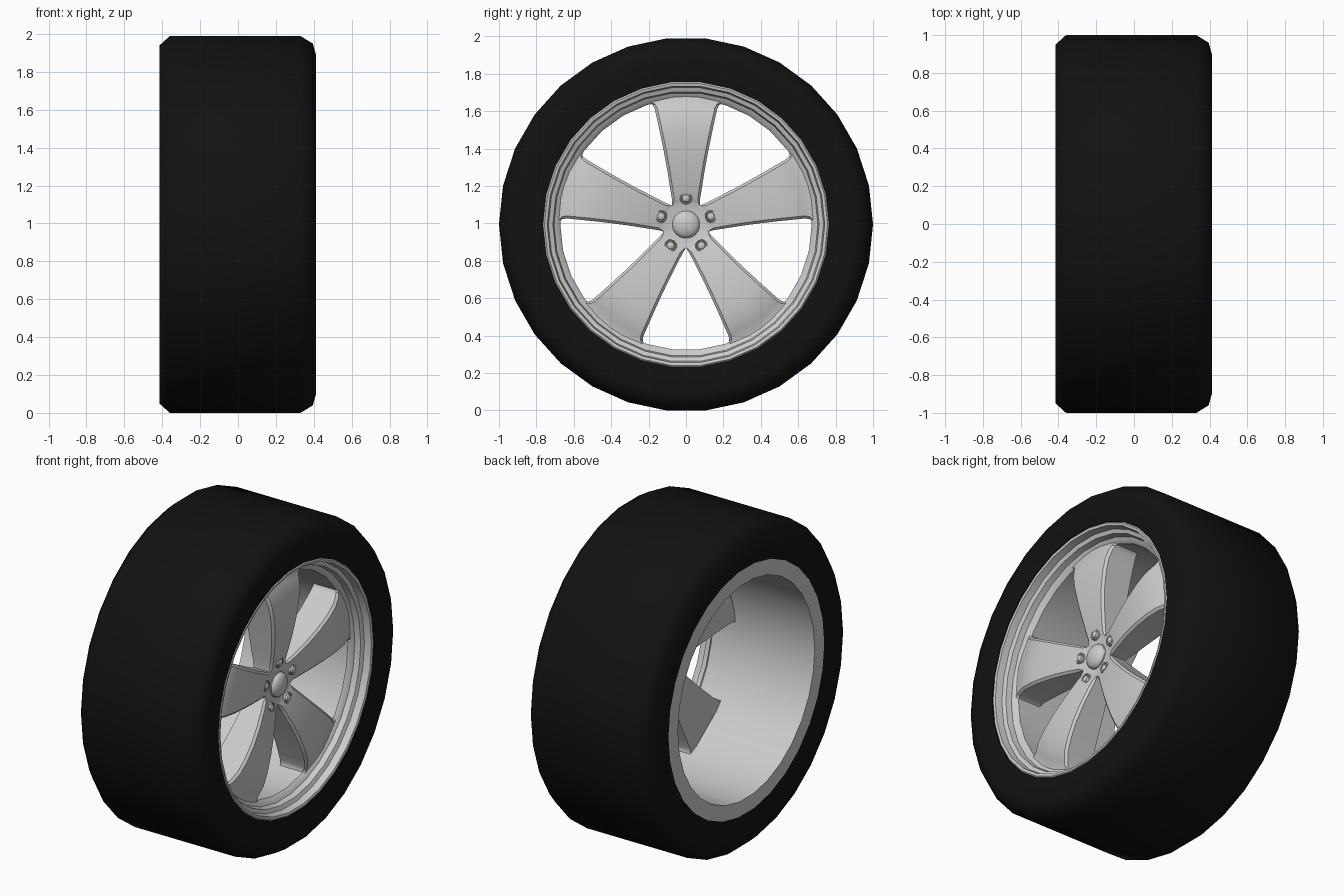
import bpy, bmesh, math
from math import sin, cos, tau, pi

if "Cube" in bpy.data.objects:
    bpy.data.objects.remove(bpy.data.objects["Cube"])

SIDES = 30
CZ = cos(pi / SIDES)          # wheel rests on a flat side


def finish(name, bm, angle=35):
    bmesh.ops.remove_doubles(bm, verts=bm.verts, dist=1e-4)
    bmesh.ops.recalc_face_normals(bm, faces=bm.faces)
    me = bpy.data.meshes.new(name)
    bm.to_mesh(me)
    bm.free()
    ob = bpy.data.objects.new(name, me)
    bpy.context.collection.objects.link(ob)
    bpy.ops.object.select_all(action='DESELECT')
    ob.select_set(True)
    bpy.context.view_layer.objects.active = ob
    bpy.ops.object.shade_smooth_by_angle(angle=math.radians(angle))
    return ob


def polar(x, r, t, y0=0, z0=0):
    """Point at angle t from the top, on the wheel's x axis."""
    return (x, y0 + r * sin(t), CZ + z0 + r * cos(t))


def lathe(bm, profile, n=SIDES, closed=False, y0=0, z0=0):
    """Spin (x, radius) points around the x axis."""
    rings = [[bm.verts.new(polar(x, max(r, 1e-5), tau * (i + .5) / n, y0, z0))
              for i in range(n)] for x, r in profile]
    pairs = list(zip(rings, rings[1:]))
    if closed:
        pairs.append((rings[-1], rings[0]))
    for a, b in pairs:
        for i in range(n):
            j = (i + 1) % n
            bm.faces.new((a[i], a[j], b[j], b[i]))


# Tyre
bm = bmesh.new()
lathe(bm, [(-.415, .765), (-.415, .95), (-.36, 1), (.33, 1),
           (.395, .96), (.412, .90), (.40, .765)])
tyre = finish("tyre", bm, 50)
rubber = bpy.data.materials.new("rubber")
rubber.diffuse_color = (.006, .006, .006, 1)
rubber.use_nodes = True
rubber.node_tree.nodes["Principled BSDF"].inputs["Base Color"].default_value = rubber.diffuse_color
tyre.data.materials.append(rubber)

# Rim barrel with stepped front lip
bm = bmesh.new()
lathe(bm, [(-.415, .765), (.395, .765), (.402, .757), (.398, .742), (.355, .735),
           (.345, .712), (.31, .705), (.30, .685), (.285, .672),
           (.13, .672), (-.415, .672)], closed=True)
finish("rim_barrel", bm)

# Five spokes, flaring together at the hub: radius, half width, front x, back x, bevel
FAN = sin(pi / 5)
ROWS = [(.04, .04 * FAN, .275, .16, 0), (.125, .125 * FAN, .275, .16, 0),
        (.133, .074, .278, .16, .008), (.15, .0745, .283, .16, .013),
        (.20, .083, .295, .155, .014), (.30, .099, .315, .15, .014),
        (.40, .117, .328, .145, .014), (.50, .137, .333, .14, .014),
        (.58, .154, .328, .135, .014), (.64, .167, .31, .13, .014),
        (.663, .178, .30, .13, .014), (.69, .21, .295, .13, .014)]
bm = bmesh.new()
for k in range(5):
    mid = tau * k / 5
    secs = []
    for r, w, f, b, d in ROWS:
        a = math.asin(w / r)
        i = a - d / r
        sec = [(b, -a), (f - d, -a), (f, -i), (f + d * .4, 0), (f, i), (f - d, a), (b, a)]
        secs.append([bm.verts.new(polar(x, r, mid + t)) for x, t in sec])
    for p, q in zip(secs, secs[1:]):
        for i in range(7):
            j = (i + 1) % 7
            bm.faces.new((p[i], p[j], q[j], q[i]))
bmesh.ops.dissolve_degenerate(bm, edges=bm.edges, dist=1e-5)
finish("spokes", bm)

# Hub core and domed centre cap
bm = bmesh.new()
lathe(bm, [(.155, 0), (.155, .08), (.27, .08)], 20)
finish("hub_core", bm)
bm = bmesh.new()
lathe(bm, [(.265, .077), (.28, .077)] +
      [(.28 + .035 * sin(t), .074 * cos(t)) for t in (0, .35, .7, 1.05, 1.35, pi / 2)], 20)
finish("centre_cap", bm)

# Wheel nuts in raised seats
bm = bmesh.new()
for k in range(5):
    t = tau * k / 5
    lathe(bm, [(.26, .033), (.287, .033), (.291, .029), (.286, .025), (.286, .022),
               (.293, .019), (.298, .010), (.299, 0)], 14,
          y0=.14 * sin(t), z0=.14 * cos(t))
finish("wheel_nuts", bm)
